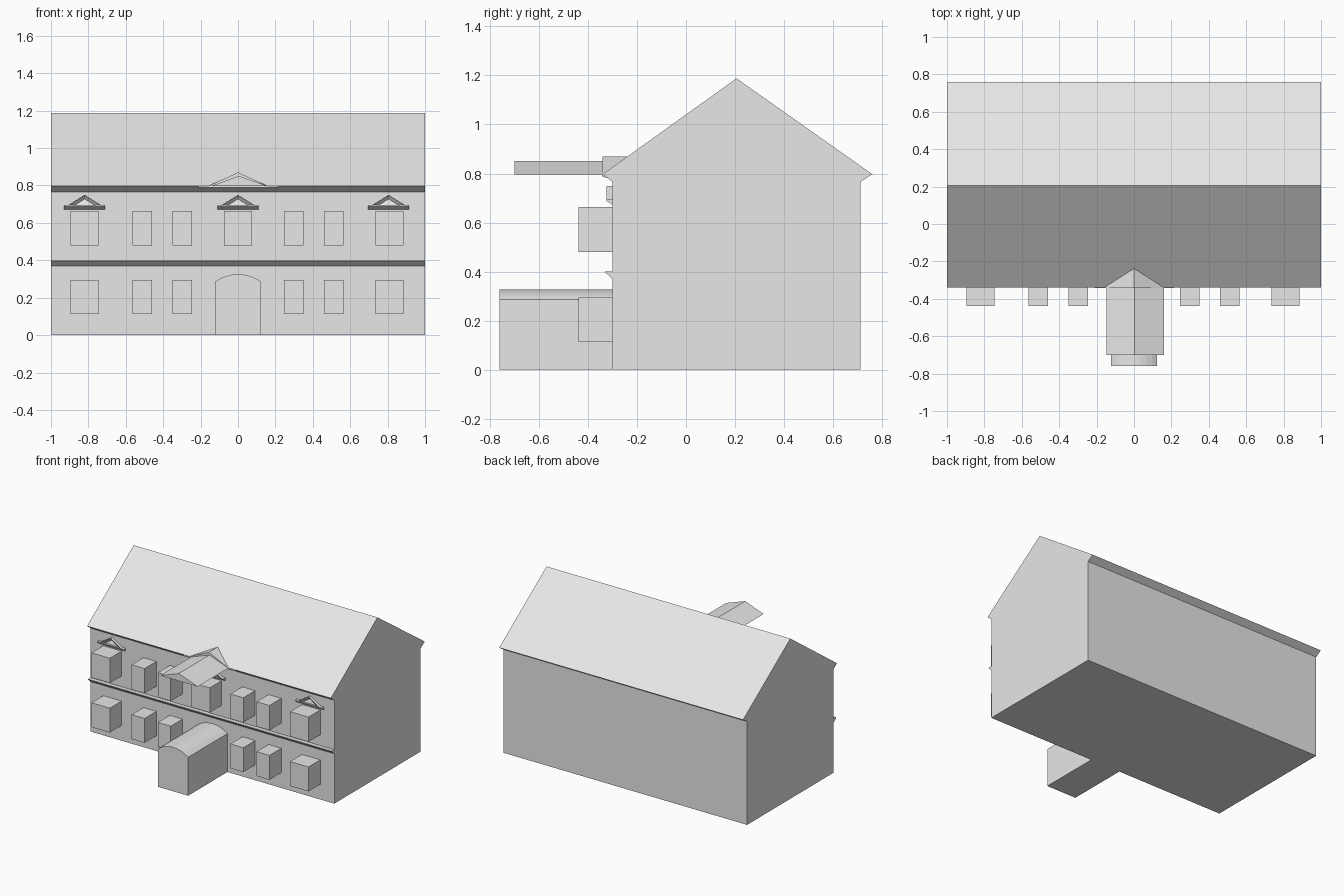
import bpy, math

if "Cube" in bpy.data.objects:
    bpy.data.objects.remove(bpy.data.objects["Cube"])

stone = bpy.data.materials.new("pale_stone")
stone.diffuse_color = (0.8, 0.8, 0.8, 1)
stone.use_nodes = True
stone.node_tree.nodes["Principled BSDF"].inputs["Base Color"].default_value = stone.diffuse_color


def make(name, verts, faces):
    me = bpy.data.meshes.new(name)
    me.from_pydata(verts, [], faces)
    me.materials.append(stone)
    ob = bpy.data.objects.new(name, me)
    bpy.context.collection.objects.link(ob)
    # consistent outward normals
    import bmesh
    bm = bmesh.new()
    bm.from_mesh(me)
    bmesh.ops.recalc_face_normals(bm, faces=bm.faces)
    bm.to_mesh(me)
    bm.free()
    return ob


def extrude(name, pts, axis, a, b):
    """Extrude a closed profile: (y, z) along x, or (x, z) along y."""
    n = len(pts)
    place = (lambda p, t: (t, p[0], p[1])) if axis == 'x' else (lambda p, t: (p[0], t, p[1]))
    verts = [place(p, t) for t in (a, b) for p in pts]
    faces = [list(range(n)), list(range(n, 2 * n))]
    faces += [(i, (i + 1) % n, n + (i + 1) % n, n + i) for i in range(n)]
    return make(name, verts, faces)


def box(name, x0, x1, y0, y1, z0, z1):
    return extrude(name, [(x0, z0), (x1, z0), (x1, z1), (x0, z1)], 'y', y0, y1)


WALL = -0.30

# House body with gable roof and flared eaves
extrude("house_body", [(WALL, 0), (0.712, 0), (0.712, 0.766), (0.76, 0.797),
                       (0.206, 1.188), (-0.34, 0.797), (WALL, 0.766)], 'x', -1, 1)

# Belt course between the storeys
extrude("belt_course", [(WALL, 0.37), (-0.33, 0.397), (-0.33, 0.40), (WALL, 0.40)], 'x', -1, 1)

# Projecting window blocks on both floors
windows = [(-0.82, 0.15), (-0.5125, 0.105), (-0.2975, 0.105),
           (0.2975, 0.105), (0.5125, 0.105), (0.81, 0.15)]
for floor, z0, z1, cols in (("lower", 0.113, 0.294, windows),
                            ("upper", 0.48, 0.664, windows + [(0.0, 0.15)])):
    for cx, w in cols:
        box(floor + "_window", cx - w / 2, cx + w / 2, -0.438, WALL + 0.01, z0, z1)

# Arched entrance
hw, spring, rise = 0.123, 0.285, 0.041
r = (hw * hw + rise * rise) / (2 * rise)
half = math.asin(hw / r)
arch = [(r * math.sin(half * k / 4), spring + rise - r + r * math.cos(half * k / 4))
        for k in range(4, -5, -1)]
extrude("entrance", [(-hw, 0), (hw, 0)] + arch, 'y', -0.76, WALL + 0.01)


# Small pediments over the wide upper windows
def pediment(cx):
    zb = 0.695
    outer = [(-0.085, zb), (0, 0.748), (0.085, zb)]
    inner = [(-0.052, zb), (0, 0.728), (0.052, zb)]
    verts = [(cx + x, WALL + 0.01, z) for x, z in outer]
    verts += [(cx + x, -0.324, z) for x, z in outer]
    verts += [(cx + x, y, z) for (x, z), y in zip(inner, (-0.312, -0.303, -0.312))]
    make("window_pediment", verts, [
        (0, 1, 2), (0, 1, 4, 3), (1, 2, 5, 4),        # back and rakes
        (3, 4, 7, 6), (4, 5, 8, 7), (6, 7, 8),        # undersides and panel
        (0, 3, 6, 8, 5, 2)])                          # base
    extrude("pediment_sill", [(WALL, 0.672), (-0.324, 0.688), (-0.324, zb), (WALL, zb)],
            'x', cx - 0.109, cx + 0.109)


for cx in (-0.82, 0.0, 0.805):
    pediment(cx)

# Central roof gable, its cornice and the projecting gable block
extrude("roof_gable", [(-0.168, 0.793), (0.168, 0.793), (0, 0.87)], 'y', -0.341, -0.22)
extrude("gable_cornice", [(-0.30, 0.775), (-0.343, 0.788), (-0.343, 0.796), (-0.30, 0.796)],
        'x', -0.21, 0.215)
extrude("gable_block", [(-0.147, 0.796), (0.16, 0.796), (0.004, 0.851)], 'y', -0.70, -0.30)
